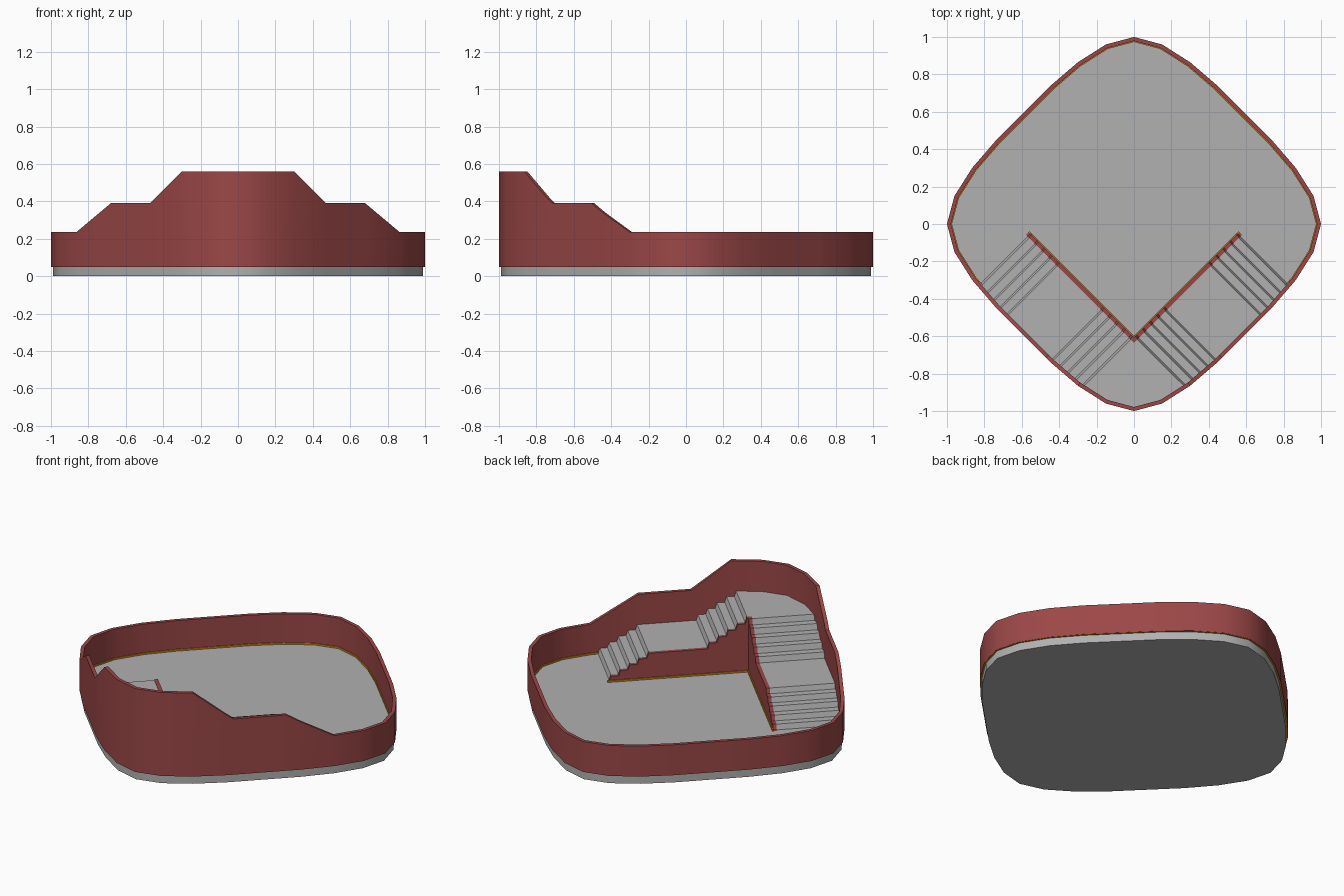
import bpy, bmesh
from mathutils import Vector

if "Cube" in bpy.data.objects:
    bpy.data.objects.remove(bpy.data.objects["Cube"])

def material(name, rgb):
    m = bpy.data.materials.new(name)
    m.diffuse_color = (*rgb, 1)
    m.use_nodes = True
    m.node_tree.nodes["Principled BSDF"].inputs["Base Color"].default_value = m.diffuse_color
    return m

RED = material("red_brick", (0.33, 0.063, 0.063))
ORANGE = material("orange_trim", (0.6, 0.24, 0.01))
GREY = material("grey_stone", (0.44, 0.44, 0.44))

def finish(name, bm, mat, smooth=False):
    bmesh.ops.recalc_face_normals(bm, faces=bm.faces)
    me = bpy.data.meshes.new(name)
    bm.to_mesh(me)
    bm.free()
    ob = bpy.data.objects.new(name, me)
    bpy.context.collection.objects.link(ob)
    me.materials.append(mat)
    if smooth:
        bpy.ops.object.select_all(action='DESELECT')
        ob.select_set(True)
        bpy.context.view_layer.objects.active = ob
        bpy.ops.object.shade_smooth_by_angle(angle=0.6)
    return ob

def loft(name, lower, upper, mat=GREY, smooth=False):
    """Closed solid between two matching 3D loops."""
    bm = bmesh.new()
    a = [bm.verts.new(p) for p in lower]
    b = [bm.verts.new(p) for p in upper]
    n = len(a)
    bm.faces.new(a)
    bm.faces.new(b)
    for i in range(n):
        j = (i + 1) % n
        bm.faces.new((a[i], a[j], b[j], b[i]))
    return finish(name, bm, mat, smooth)

# Rounded diamond outline, counter-clockwise, from one quarter
quarter = [(1, 0), (.96, .15), (.865, .30), (.74, .445), (.68, .505),
           (.47, .715), (.44, .745), (.30, .865), (.15, .96)]
flip = [(-x, y) for x, y in quarter[1:][::-1]]
upper_half = quarter + [(0, 1)] + flip + [(-1, 0)]
outline = upper_half + [(x, -y) for x, y in upper_half[1:-1][::-1]]

def inset(pts, t):
    """Offset the loop inward with mitred corners."""
    out = []
    n = len(pts)
    for i in range(n):
        p0, p, p1 = (Vector(pts[k % n]) for k in (i - 1, i, i + 1))
        e0, e1 = (p - p0).normalized(), (p1 - p).normalized()
        n0, n1 = Vector((-e0.y, e0.x)), Vector((-e1.y, e1.x))
        m = (n0 + n1).normalized()
        out.append(tuple(p + m * (t / m.dot(n0))))
    return out

# Heights of the front wall against |x|
RAMP = [(.30, .56), (.47, .39), (.68, .39), (.865, .235)]

def wall_height(x, y):
    x = abs(x)
    if y > -.2 or x >= RAMP[-1][0]:
        return .235
    if x <= RAMP[0][0]:
        return RAMP[0][1]
    for (x0, z0), (x1, z1) in zip(RAMP, RAMP[1:]):
        if x <= x1:
            return z0 + (z1 - z0) * (x - x0) / (x1 - x0)

def ring(name, outer, inner, z0, height, mat, smooth=False):
    bm = bmesh.new()
    rows = []
    for (ox, oy), (ix, iy) in zip(outer, inner):
        h = height(ox, oy)
        rows.append([bm.verts.new(p) for p in
                     ((ox, oy, z0), (ox, oy, h), (ix, iy, h), (ix, iy, z0))])
    for r, q in zip(rows, rows[1:] + rows[:1]):
        for k in range(4):
            bm.faces.new((r[k], q[k], q[(k + 1) % 4], r[(k + 1) % 4]))
    return finish(name, bm, mat, smooth)

# Floor slab, outer wall and its foot trim
slab = inset(outline, .01)
loft("floor_slab", [(x, y, 0) for x, y in slab],
     [(x, y, .05) for x, y in slab], smooth=True)
ring("outer_wall", outline, inset(outline, .021), .05, wall_height, RED, True)
ring("outer_wall_trim", inset(outline, .001), inset(outline, .026),
     .048, lambda x, y: .06, ORANGE)

# Stair profile in (distance along the flight, height)
def flight(s, z0, z1, steps=5, lean=.014, tread=.061):
    pts = []
    for i in range(steps):
        pts.append((s, z0 + (z1 - z0) * i / steps))
        pts.append((s - lean, z0 + (z1 - z0) * (i + 1) / steps))
        s -= lean + tread
    return pts

steps = flight(.50, .05, .205) + flight(-.285, .205, .375)

def prism(name, profile, d0, d1, side, mat=GREY):
    """Extrude an (s, z) profile across the diagonal flight."""
    def loop(d):
        return [(side * (s + d) / 2, (s - d) / 2, z) for s, z in profile]
    return loft(name, loop(d0), loop(d1), mat)

# Two mirrored flights, each with a red stepped side wall and foot trim
for side, tag in ((1, "right"), (-1, "left")):
    prism(f"stairs_{tag}", steps + [(-.61, .375), (-.61, .05)],
          .625, 1.155, side)
    cheek = [(.52, .05)] + [(s + .005, z + .003) for s, z in steps]
    prism(f"stair_side_wall_{tag}", cheek + [(-.635, .378), (-.635, .05)],
          .605, .635, side, RED)
    prism(f"stair_wall_trim_{tag}",
          [(.52, .048), (.52, .06), (-.598, .06), (-.598, .048)],
          .597, .61, side, ORANGE)

# Top landing in the front corner
half = [(0, -.605), (.272, -.87), (.148, -.946), (0, -.985)]
landing = half + [(-x, y) for x, y in half[2:0:-1]]
loft("top_landing", [(x, y, .05) for x, y in landing],
     [(x, y, .375) for x, y in landing])
